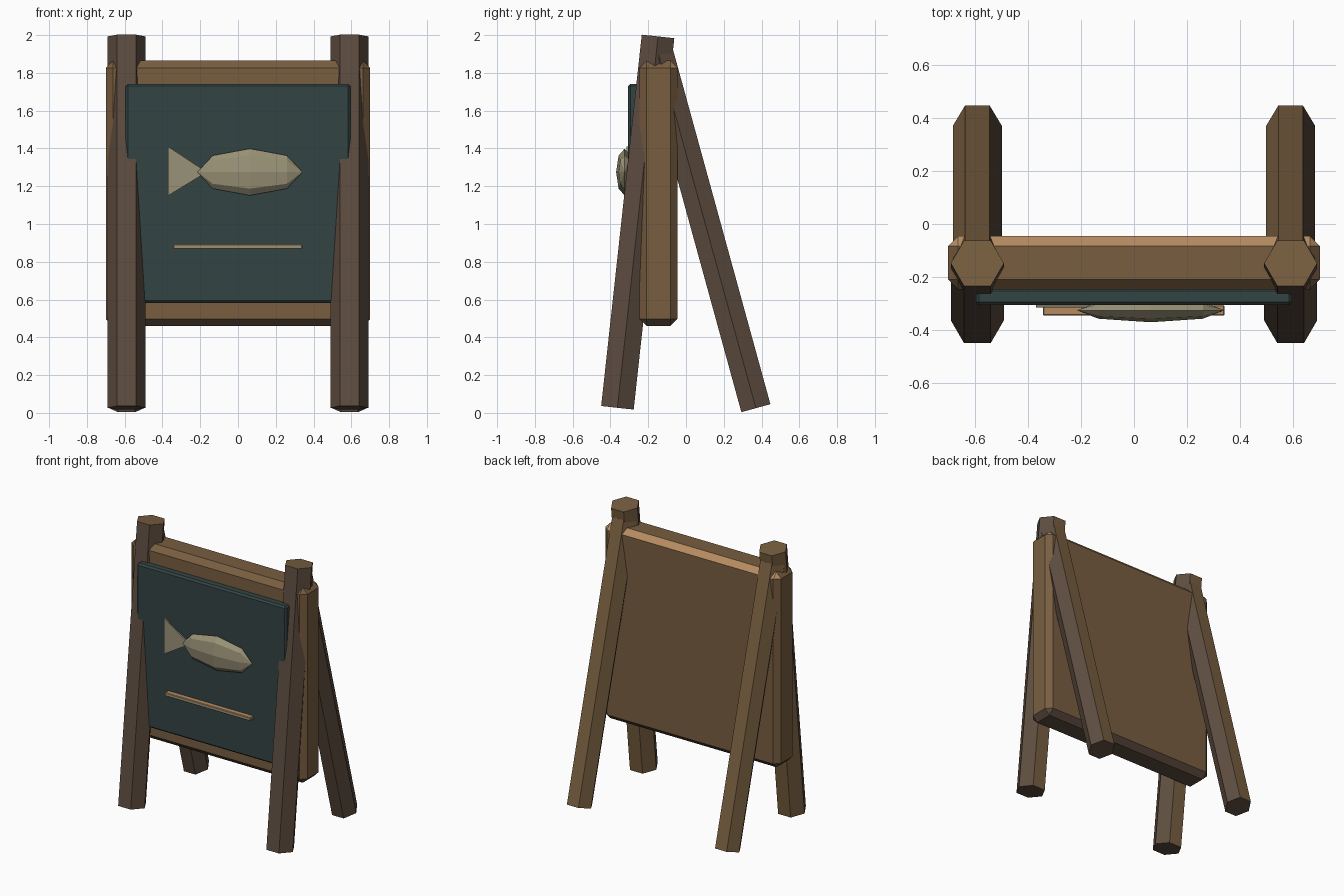
import bpy, bmesh, math
from mathutils import Vector, Matrix

cube = bpy.data.objects.get("Cube")
if cube:
    bpy.data.objects.remove(cube, do_unlink=True)


def material(name, rgb):
    linear = [((c / 255 + 0.055) / 1.055) ** 2.4 for c in rgb] + [1]
    m = bpy.data.materials.new(name)
    m.use_nodes = True
    m.diffuse_color = linear
    m.node_tree.nodes["Principled BSDF"].inputs["Base Color"].default_value = linear
    return m


BROWN = material("warm brown", (120, 94, 64))
DARK = material("dark brown", (94, 77, 64))
TAN = material("light tan", (182, 140, 98))
TEAL = material("dark teal", (52, 68, 68))
CREAM = material("dull cream", (154, 146, 119))


def finish(name, bm, mats, rule=None):
    """Turn a bmesh into an object; rule picks a material index from a face normal."""
    bmesh.ops.recalc_face_normals(bm, faces=bm.faces)
    bm.normal_update()
    for f in bm.faces:
        f.material_index = rule(f.normal) if rule else 0
    mesh = bpy.data.meshes.new(name)
    bm.to_mesh(mesh)
    bm.free()
    for m in mats:
        mesh.materials.append(m)
    obj = bpy.data.objects.new(name, mesh)
    bpy.context.collection.objects.link(obj)
    return obj


def box(name, low, high, bevel, mats, rule=None):
    low, high = Vector(low), Vector(high)
    bm = bmesh.new()
    bmesh.ops.create_cube(bm, size=1, matrix=Matrix.Translation((low + high) / 2)
                          @ Matrix.Diagonal((high - low).to_4d()))
    if bevel:
        bmesh.ops.bevel(bm, geom=bm.edges[:], offset=bevel, segments=1,
                        profile=0.5, affect='EDGES')
    return finish(name, bm, mats, rule)


def prism(name, ring_a, ring_b, mats, rule=None):
    bm = bmesh.new()
    a = [bm.verts.new(p) for p in ring_a]
    b = [bm.verts.new(p) for p in ring_b]
    bm.faces.new(a)
    bm.faces.new(b)
    n = len(a)
    for i in range(n):
        j = (i + 1) % n
        bm.faces.new((a[i], a[j], b[j], b[i]))
    return finish(name, bm, mats, rule)


def leg(name, bottom, top, radius):
    bottom, top = Vector(bottom), Vector(top)
    u = Vector((1, 0, 0))
    v = (top - bottom).normalized().cross(u)

    def ring(centre):
        return [centre + radius * (u * math.cos(k * math.pi / 3) + v * math.sin(k * math.pi / 3))
                for k in range(6)]
    # Weathered faces are those turned to the front, left or ground
    return prism(name, ring(bottom), ring(top), [BROWN, DARK],
                 lambda n: int(n.z < 0.8 and (n.x > 0.5 or n.y < -0.4 or n.z < -0.8)))


# Hexagonal legs
for side, x in (("left", 0.59), ("right", -0.59)):
    leg("front_leg_" + side, (x, -0.363, 0.027), (x, -0.148, 1.993), 0.1)
    leg("back_leg_" + side, (x, 0.37, 0.025), (x, -0.145, 1.9), 0.092)


# Thick wooden board with chamfered edges
def board_rule(n):
    if n.z > 0.3 and n.y > 0.3:
        return 2
    return int(n.z < -0.3)


box("backing_board", (-0.7, -0.247, 0.46), (0.7, -0.045, 1.865), 0.038,
    [BROWN, DARK, TAN], board_rule)

# Painted sign panel
box("sign_panel", (-0.595, -0.306, 0.583), (0.595, -0.24, 1.742), 0.012, [TEAL])

# Fish body: coarse ellipsoid with its poles along x
bm = bmesh.new()
bmesh.ops.create_uvsphere(
    bm, u_segments=8, v_segments=4, radius=1,
    matrix=Matrix.Translation((0.063, -0.325, 1.275))
    @ Matrix.Diagonal((0.278, 0.045, 0.124, 1)) @ Matrix.Rotation(math.pi / 2, 4, 'Y'))
finish("fish_body", bm, [CREAM])

# Fish tail: thin triangle
outline = [(-0.37, 1.15), (-0.37, 1.41), (-0.165, 1.275)]
prism("fish_tail", [(x, -0.315, z) for x, z in outline],
      [(x, -0.3, z) for x, z in outline], [CREAM])

# Thin strip below the fish
box("sign_strip", (-0.343, -0.345, 0.867), (0.341, -0.305, 0.893), 0.004,
    [CREAM, TAN], lambda n: int(n.z > 0.5))
